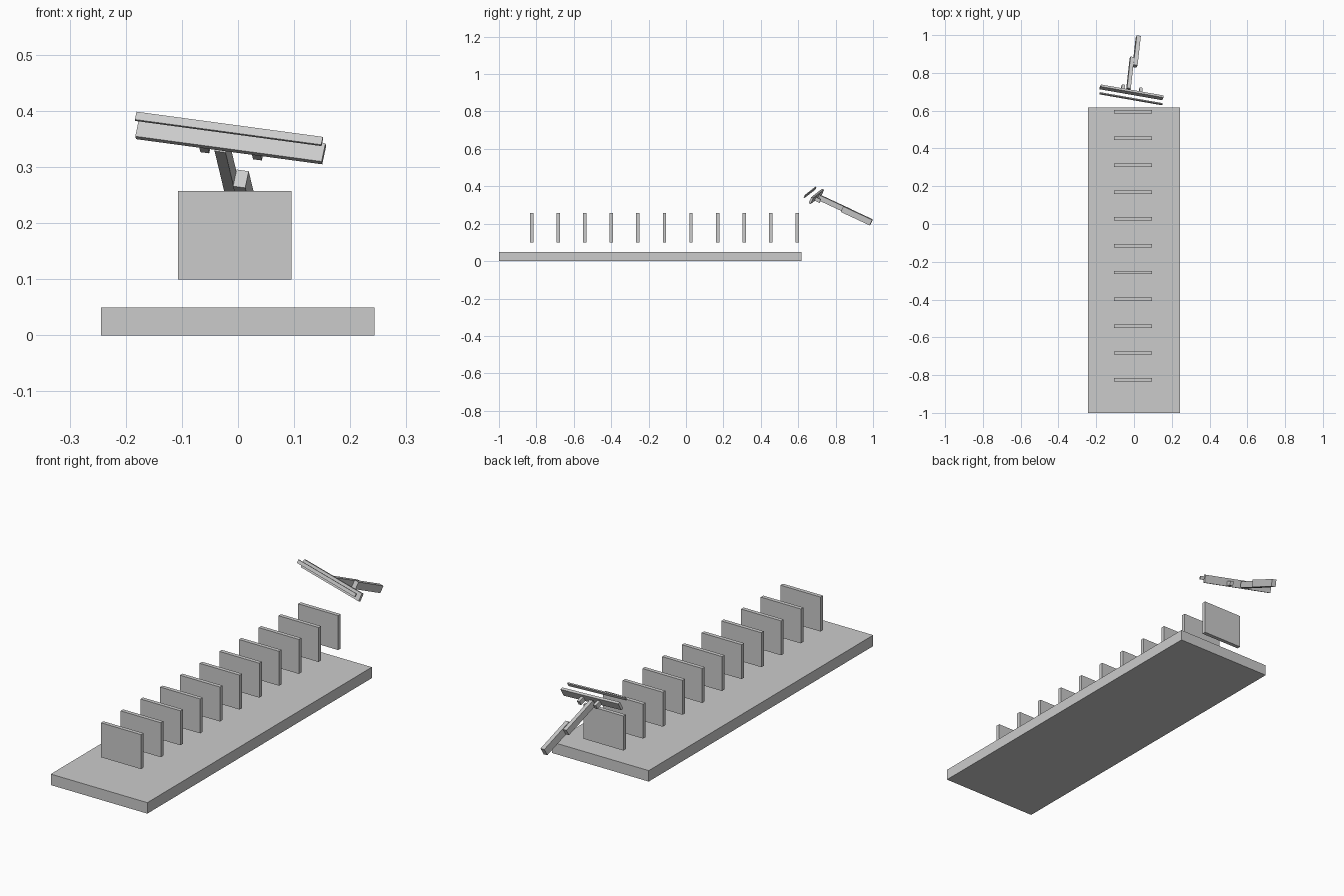
import bpy
from mathutils import Matrix, Vector

if "Cube" in bpy.data.objects:
    bpy.data.objects.remove(bpy.data.objects["Cube"])


def box(name, lo, hi, frame=None):
    """Box between two corners, optionally placed in a tilted frame."""
    lo, hi = Vector(lo), Vector(hi)
    bpy.ops.mesh.primitive_cube_add(size=1)
    ob = bpy.context.object
    ob.name = name
    size = hi - lo
    local = Matrix.Translation((lo + hi) / 2) @ Matrix.Diagonal((*size, 1))
    ob.data.transform((frame or Matrix()) @ local)
    return ob


# Base slab
box("base", (-0.244, -1.0, 0), (0.243, 0.617, 0.05))

# Row of upright plates floating above the base
for i in range(11):
    y = -0.825 + i * 0.142
    box(f"upright_plate_{i + 1}", (-0.107, y - 0.009, 0.10), (0.095, y + 0.009, 0.257))

# Tilted frame of the mallet: u along the head, w along the handle, v up
u = Vector((0.976, -0.17, -0.132)).normalized()
w = Vector((0.117, 0.899, -0.422))
w = (w - u * w.dot(u)).normalized()
v = w.cross(u) * -1
frame = Matrix((u, w, v)).transposed().to_4x4()
frame.translation = (-0.013, 0.697, 0.346)

# Head plate and the slim bar in front of it
box("head_plate", (-0.17, -0.006, -0.018), (0.17, 0.006, 0.018), frame)
box("front_bar", (-0.17, -0.043, -0.002), (0.17, -0.037, 0.0135), frame)

# Pair of brackets behind the head
for side, s in (("left", -1), ("right", 1)):
    box(f"{side}_bracket", (s * 0.048 - 0.008, 0.005, -0.014),
        (s * 0.048 + 0.008, 0.034, 0.006), frame)

# Arm and offset grip
box("arm", (-0.028, 0.016, -0.016), (-0.008, 0.20, 0.012), frame)
box("grip", (-0.008, 0.155, -0.018), (0.014, 0.327, 0.015), frame)
